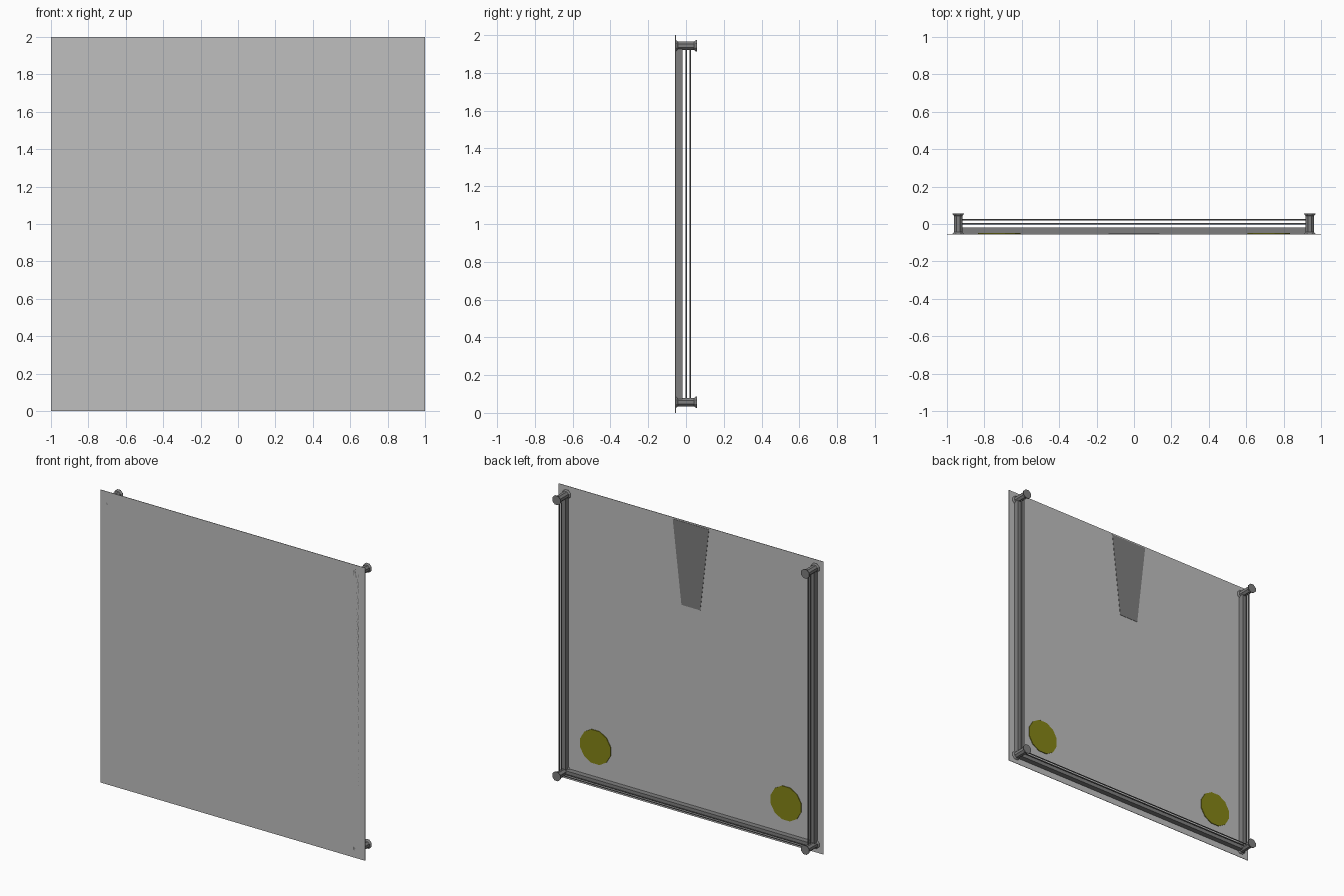
import bpy, bmesh, math
from mathutils import Matrix, Vector

if "Cube" in bpy.data.objects:
    bpy.data.objects.remove(bpy.data.objects["Cube"])

FLOOR, BACK = -0.057, 0.057   # ring floor plane and post ends along y
PX, ZC, PZ = 0.94, 1.0, 0.943  # post spacing


def material(name, rgb):
    m = bpy.data.materials.new(name)
    m.diffuse_color = (*rgb, 1)
    m.use_nodes = True
    m.node_tree.nodes["Principled BSDF"].inputs["Base Color"].default_value = m.diffuse_color
    return m


silver = material("light grey", (0.52, 0.52, 0.52))
grey = material("mid grey", (0.21, 0.21, 0.21))
olive = material("olive yellow", (0.23, 0.23, 0.008))


def finish(name, bm, mat):
    bmesh.ops.recalc_face_normals(bm, faces=bm.faces)
    me = bpy.data.meshes.new(name)
    bm.to_mesh(me)
    bm.free()
    me.materials.append(mat)
    ob = bpy.data.objects.new(name, me)
    bpy.context.collection.objects.link(ob)
    return ob


def box(name, lo, hi, mat):
    bm = bmesh.new()
    bmesh.ops.create_cube(bm, size=1)
    lo, hi = Vector(lo), Vector(hi)
    for v in bm.verts:
        v.co = Vector([(lo[i] + hi[i]) / 2 + v.co[i] * (hi[i] - lo[i]) for i in range(3)])
    return finish(name, bm, mat)


def lathe_y(name, x, z, profile, sides, mat):
    """Stack of polygon rings (y, radius) along y, capped at both ends."""
    bm = bmesh.new()
    rings = []
    for y, r in profile:
        rings.append([bm.verts.new((x + r * math.cos(2 * math.pi * (i + .5) / sides), y,
                                    z + r * math.sin(2 * math.pi * (i + .5) / sides)))
                      for i in range(sides)])
    for a, b in zip(rings, rings[1:]):
        for i in range(sides):
            j = (i + 1) % sides
            bm.faces.new((a[i], a[j], b[j], b[i]))
    bm.faces.new(rings[0])
    bm.faces.new(rings[-1])
    return finish(name, bm, mat)


def rope(name, a, b, r, mat):
    a, b = Vector(a), Vector(b)
    bm = bmesh.new()
    rot = (b - a).to_track_quat('Z', 'Y').to_matrix().to_4x4()
    bmesh.ops.create_cone(bm, cap_ends=True, segments=6, radius1=r, radius2=r,
                          depth=(b - a).length,
                          matrix=Matrix.Translation((a + b) / 2) @ rot)
    return finish(name, bm, mat)


# floor sheet
box("floor_sheet", (-1, FLOOR, 0), (1, FLOOR + 0.003, 2), silver)

# tapered walkway plate
bm = bmesh.new()
outline = [(-0.137, 1.99), (0.137, 1.99), (0.071, 1.42), (-0.071, 1.42)]
face = bm.faces.new([bm.verts.new((x, FLOOR + 0.002, z)) for x, z in outline])
ext = bmesh.ops.extrude_face_region(bm, geom=[face])
for v in ext["geom"]:
    if isinstance(v, bmesh.types.BMVert):
        v.co.y += 0.003
finish("walkway", bm, grey)

# corner spool posts
post = [(FLOOR, 0.033), (FLOOR + 0.006, 0.032), (FLOOR + 0.014, 0.024),
        (BACK - 0.014, 0.024), (BACK - 0.006, 0.032), (BACK, 0.033)]
for sx in (-1, 1):
    for sz in (-1, 1):
        lathe_y("corner_post", sx * PX, ZC + sz * PZ, post, 8, grey)
    # floor discs
    lathe_y("floor_disc", sx * 0.72, 0.275,
            [(FLOOR + 0.002, 0.118), (FLOOR + 0.008, 0.118)], 12, olive)

# low walls and two ropes on three sides, the walkway side stays open
T, TOP = 0.015, -0.018
z0, z1 = ZC - PZ, ZC + PZ
for s in (-1, 1):
    box("side_wall", (s * PX - T, FLOOR, z0), (s * PX + T, TOP, z1), grey)
box("end_wall", (-PX, FLOOR, z0 - T), (PX, TOP, z0 + T), grey)
for y in (0.001, 0.023):
    for s in (-1, 1):
        rope("side_rope", (s * PX, y, z0), (s * PX, y, z1), 0.004, grey)
    rope("end_rope", (-PX, y, z0), (PX, y, z0), 0.004, grey)
